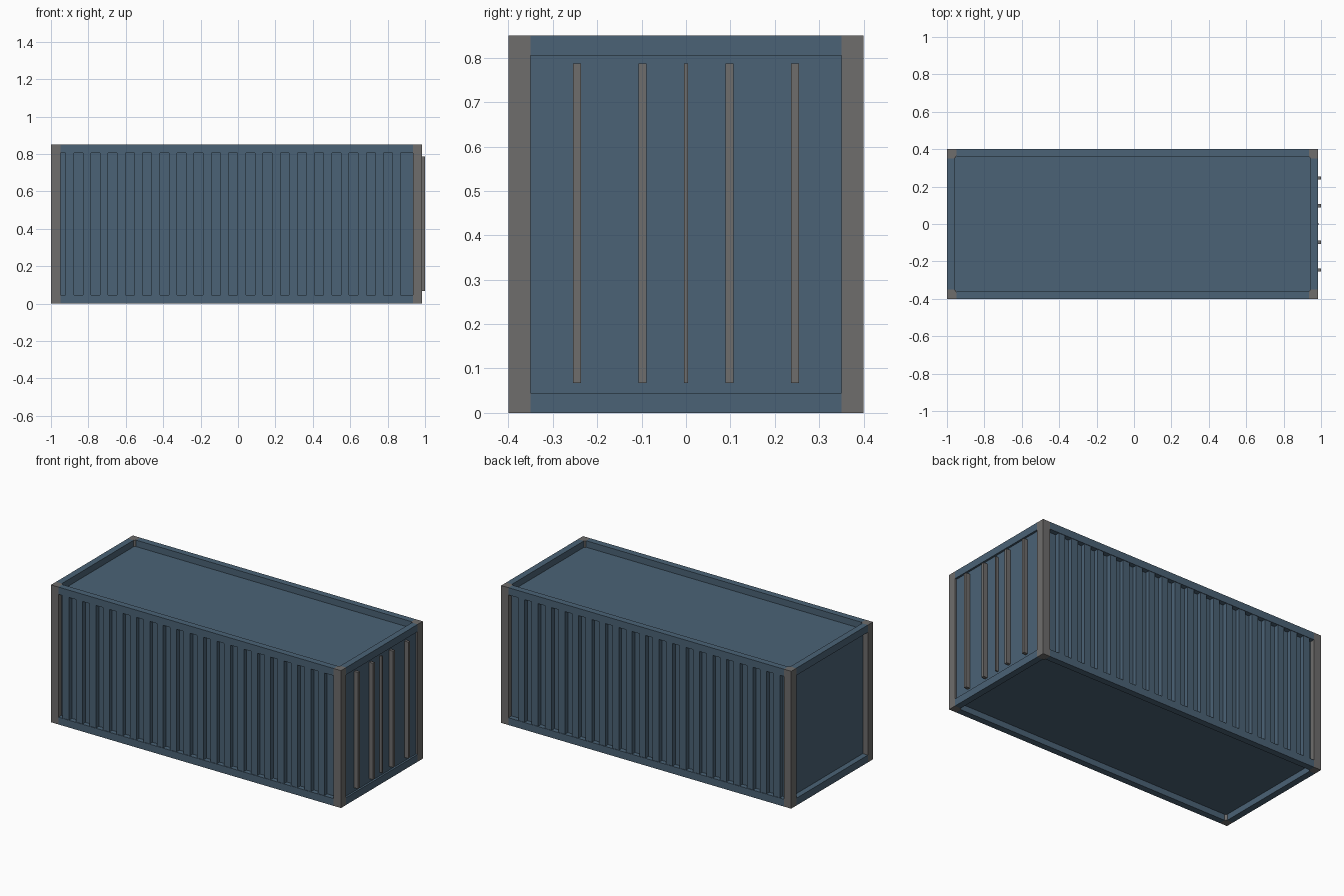
import bpy, bmesh, math

cube = bpy.data.objects.get("Cube")
if cube:
    bpy.data.objects.remove(cube, do_unlink=True)


def material(name, colour):
    m = bpy.data.materials.new(name)
    m.use_nodes = True
    m.diffuse_color = (*colour, 1)
    m.node_tree.nodes["Principled BSDF"].inputs["Base Color"].default_value = (*colour, 1)
    return m


BLUE = material("slate blue paint", (0.07, 0.123, 0.18))
GREY = material("grey steel", (0.158, 0.153, 0.151))

# Overall body limits
X0, X1, Y, H = -1.0, 0.985, 0.4, 0.85
POST, RAIL, RAIL_H = 0.05, 0.04, 0.045


def prism(name, outline, z0, z1, mat):
    """Extrude a plan outline from z0 up to z1."""
    bm = bmesh.new()
    face = bm.faces.new([bm.verts.new((x, y, z0)) for x, y in outline])
    top = bmesh.ops.extrude_face_region(bm, geom=[face])
    verts = [v for v in top["geom"] if isinstance(v, bmesh.types.BMVert)]
    bmesh.ops.translate(bm, verts=verts, vec=(0, 0, z1 - z0))
    bmesh.ops.recalc_face_normals(bm, faces=bm.faces)
    mesh = bpy.data.meshes.new(name)
    bm.to_mesh(mesh)
    bm.free()
    mesh.materials.append(mat)
    obj = bpy.data.objects.new(name, mesh)
    bpy.context.collection.objects.link(obj)
    return obj


def box(name, x, y, z, mat):
    outline = [(x[0], y[0]), (x[1], y[0]), (x[1], y[1]), (x[0], y[1])]
    return prism(name, outline, z[0], z[1], mat)


# Corner posts with a rounded inner corner
R = 0.015
for end, cx, sx in (("closed", X0, 1), ("door", X1, -1)):
    for side, sy in (("front", 1), ("back", -1)):
        outline = [(0, 0), (POST, 0)]
        for i in range(5):
            a = math.radians(22.5 * i)
            outline.append((POST - R + R * math.cos(a), POST - R + R * math.sin(a)))
        outline.append((0, POST))
        prism(f"{side}_{end}_post",
              [(cx + sx * px, sy * (py - Y)) for px, py in outline], 0, H, GREY)

# Top and bottom rails between the posts
for level, z in (("bottom", (0, RAIL_H)), ("top", (H - RAIL_H, H))):
    for side, y in (("front", (-Y, RAIL - Y)), ("back", (Y - RAIL, Y))):
        box(f"{side}_{level}_rail", (X0 + POST, X1 - POST), y, z, BLUE)
    for end, x in (("closed", (X0, X0 + RAIL)), ("door", (X1 - RAIL, X1))):
        box(f"{end}_{level}_rail", x, (POST - Y, Y - POST), z, BLUE)

# Recessed roof and floor
inner_x, inner_y = (X0 + 0.037, X1 - 0.037), (0.037 - Y, Y - 0.037)
box("roof", inner_x, inner_y, (H - 0.06, H - 0.04), BLUE)
box("floor", inner_x, inner_y, (0.037, 0.06), BLUE)

# Corrugated side walls: square waves between the posts
RIBS, PITCH, RIB_W, START = 20, 0.092, 0.044, -0.922
OUTER, VALLEY, INNER = 0.397, 0.37, 0.355
for side, s in (("front", -1), ("back", 1)):
    wave = [(X0 + RAIL, s * INNER), (X0 + RAIL, s * VALLEY)]
    for i in range(RIBS):
        a = START + i * PITCH
        b = a + RIB_W
        wave += [(a, s * VALLEY), (a, s * OUTER), (b, s * OUTER), (b, s * VALLEY)]
    wave += [(X1 - RAIL, s * VALLEY), (X1 - RAIL, s * INNER)]
    prism(f"{side}_corrugated_wall", wave, RAIL_H, H - RAIL_H, BLUE)

# Plain closed end and door end
wall_y, wall_z = (POST - Y, Y - POST), (RAIL_H, H - RAIL_H)
box("closed_end_panel", (X0 + 0.035, X0 + 0.05), wall_y, wall_z, BLUE)
DOOR = X1 - 0.012
for side, y in (("front", (POST - Y, 0)), ("back", (0, Y - POST))):
    box(f"{side}_door", (DOOR - 0.02, DOOR), y, wall_z, BLUE)

# Locking bars and the strip over the door seam
for i, y in enumerate((-0.246, -0.098, 0.098, 0.246)):
    box(f"locking_bar_{i + 1}", (DOOR, 1.0), (y - 0.009, y + 0.009), (0.067, 0.787), GREY)
box("door_seam_strip", (DOOR, 0.99), (-0.004, 0.004), (0.067, 0.787), GREY)
